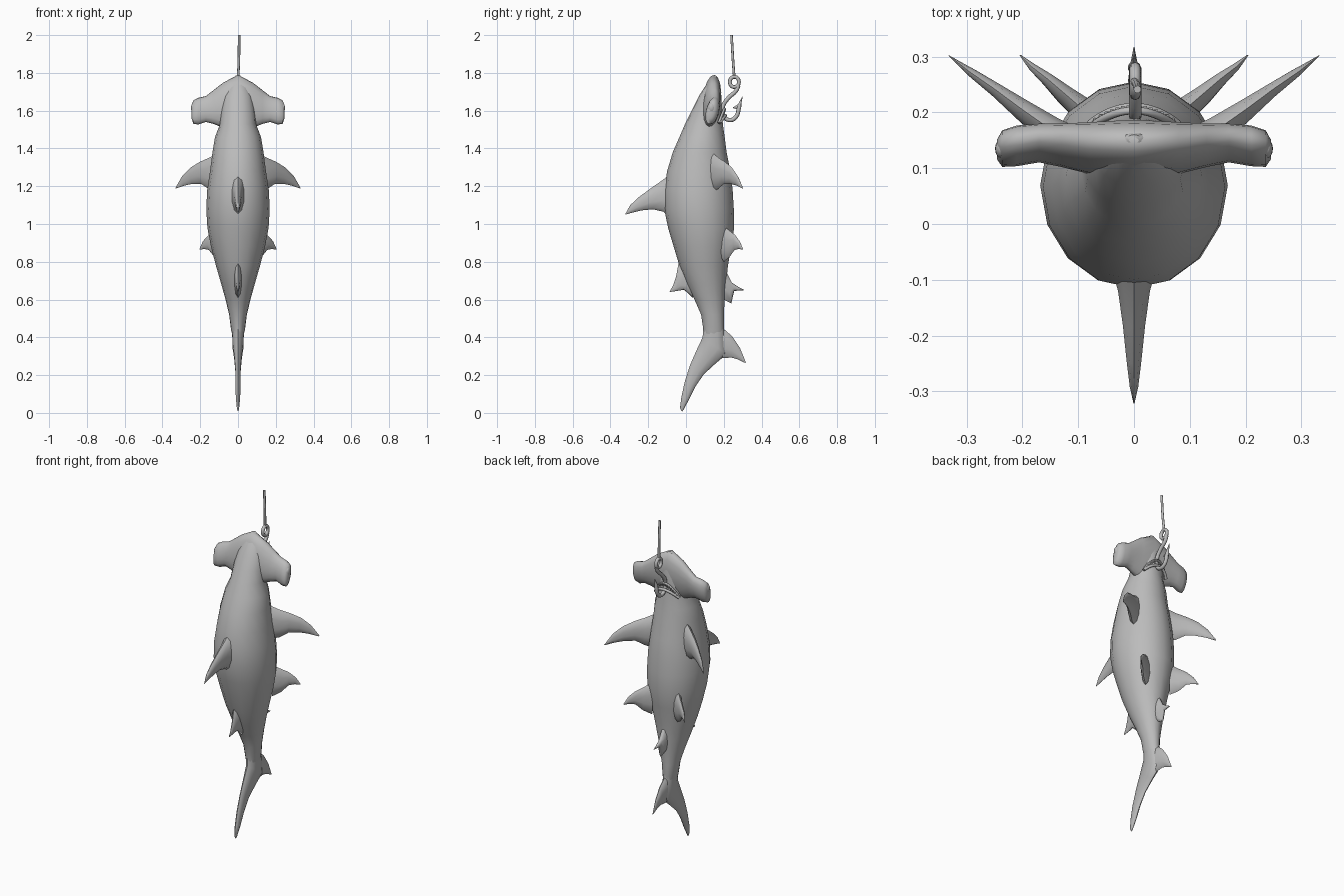
import bpy, bmesh, math
from mathutils import Vector as V

grey = bpy.data.materials.new("plain grey")
grey.diffuse_color = (0.5, 0.5, 0.5, 1)


def finish(ob, angle=60):
    ob.data.materials.append(grey)
    bpy.ops.object.select_all(action='DESELECT')
    ob.select_set(True)
    bpy.context.view_layer.objects.active = ob
    bpy.ops.object.shade_smooth_by_angle(angle=math.radians(angle))
    return ob


def loft(name, rings, sides=16):
    """Skin elliptical rings given as (centre, half axis, half axis)."""
    bm = bmesh.new()
    loops = []
    for c, u, v in rings:
        loops.append([bm.verts.new(c + u * math.cos(a) + v * math.sin(a))
                      for a in (2 * math.pi * i / sides for i in range(sides))])
    for a, b in zip(loops, loops[1:]):
        for i in range(sides):
            j = (i + 1) % sides
            bm.faces.new((a[i], a[j], b[j], b[i]))
    bm.faces.new(loops[0])
    bm.faces.new(loops[-1])
    bmesh.ops.recalc_face_normals(bm, faces=bm.faces)
    me = bpy.data.meshes.new(name)
    bm.to_mesh(me)
    bm.free()
    ob = bpy.data.objects.new(name, me)
    bpy.context.collection.objects.link(ob)
    return finish(ob)


def fin(name, stations, normal=(1, 0, 0)):
    """Stations run root to tip: leading point, trailing point, half thickness."""
    n = V(normal).normalized()
    return loft(name, [((V(a) + V(b)) / 2, (V(a) - V(b)) / 2, n * t)
                       for a, b, t in stations], 10)


def mid_fin(name, stations):
    return fin(name, [((0, *a), (0, *b), t) for a, b, t in stations])


def tube(name, pts, radius, cyclic=False):
    cu = bpy.data.curves.new(name, 'CURVE')
    cu.dimensions = '3D'
    cu.bevel_depth = radius
    cu.bevel_resolution = 2
    cu.use_fill_caps = True
    cu.resolution_u = 4
    sp = cu.splines.new('BEZIER')
    sp.bezier_points.add(len(pts) - 1)
    for p, co in zip(sp.bezier_points, pts):
        p.co = co
        p.handle_left_type = p.handle_right_type = 'AUTO'
    sp.use_cyclic_u = cyclic
    ob = bpy.data.objects.new(name, cu)
    bpy.context.collection.objects.link(ob)
    bpy.ops.object.select_all(action='DESELECT')
    ob.select_set(True)
    bpy.context.view_layer.objects.active = ob
    bpy.ops.object.convert(target='MESH')
    return finish(bpy.context.object)


# Body: height, half width, front y, back y
body = [(1.785, .012, .145, .16), (1.75, .04, .115, .175), (1.68, .075, .07, .187),
        (1.6, .09, .03, .19), (1.53, .095, -.005, .195), (1.46, .122, -.035, .205),
        (1.38, .135, -.07, .215), (1.28, .148, -.1, .235), (1.18, .163, -.115, .247),
        (1.08, .168, -.115, .253), (.98, .162, -.095, .255), (.88, .143, -.065, .24),
        (.78, .117, -.035, .222), (.68, .088, .005, .212), (.6, .066, .045, .205),
        (.52, .047, .08, .2), (.44, .037, .092, .2), (.38, .02, .1, .19)]
loft("body", [(V((0, (f + b) / 2, z)), V((w, 0, 0)), V((0, (b - f) / 2, 0)))
              for z, w, f, b in body])

# Wide head: x, top (y, z), bottom (y, z), half thickness
half = [(0, (.15, 1.79), (.12, 1.5), .05), (.08, (.152, 1.747), (.12, 1.51), .044),
        (.13, (.157, 1.708), (.125, 1.53), .036), (.17, (.16, 1.677), (.13, 1.54), .032),
        (.21, (.155, 1.668), (.125, 1.527), .034), (.236, (.15, 1.655), (.12, 1.53), .03),
        (.245, (.145, 1.63), (.122, 1.555), .015)]
head = []
for x, t, b, th in [(-r[0], *r[1:]) for r in half[:0:-1]] + half:
    a, c = V((x, *t)), V((x, *b))
    d = (a - c).normalized()
    head.append(((a + c) / 2, (a - c) / 2, V((0, d.z, -d.y)) * th))
loft("wide_head", head)

# Paired eyes and fins
for s, side in ((1, "right"), (-1, "left")):
    bpy.ops.mesh.primitive_uv_sphere_add(segments=12, ring_count=8, radius=1,
                                         location=(s * .237, .135, 1.615))
    eye = bpy.context.object
    eye.name = side + "_eye"
    eye.scale = (.012, .018, .024)
    finish(eye)
    fin(side + "_pectoral_fin", [
        ((s * .1, .14, 1.38), (s * .1, .14, 1.17), .03),
        ((s * .15, .17, 1.352), (s * .155, .17, 1.185), .026),
        ((s * .2, .205, 1.33), (s * .195, .2, 1.212), .02),
        ((s * .25, .242, 1.3), (s * .24, .235, 1.213), .013),
        ((s * .295, .273, 1.255), (s * .285, .268, 1.203), .008),
        ((s * .332, .302, 1.19), (s * .328, .298, 1.188), .001)], (-s * .56, .83, 0))
    fin(side + "_pelvic_fin", [
        ((s * .085, .2, .99), (s * .085, .2, .8), .024),
        ((s * .12, .23, .965), (s * .125, .23, .825), .018),
        ((s * .155, .26, .942), (s * .155, .258, .863), .012),
        ((s * .185, .283, .91), (s * .18, .28, .868), .007),
        ((s * .205, .303, .866), (s * .2, .3, .864), .001)], (-s * .65, .76, 0))

# Fins along the middle
mid_fin("main_dorsal_fin", [((-.07, 1.28), (-.07, 1.02), .045), ((-.12, 1.235), (-.12, 1.065), .03),
                            ((-.185, 1.19), (-.175, 1.078), .021), ((-.25, 1.142), (-.235, 1.072), .014),
                            ((-.295, 1.1), (-.285, 1.06), .008), ((-.322, 1.052), (-.32, 1.05), .001)])
mid_fin("small_dorsal_fin", [((.01, .79), (.06, .63), .026), ((-.04, .79), (.035, .61), .019),
                             ((-.053, .72), (-.01, .652), .012), ((-.068, .675), (-.045, .646), .007),
                             ((-.087, .642), (-.085, .64), .001)])
mid_fin("anal_fin", [((.18, .79), (.18, .61), .026), ((.215, .745), (.24, .58), .018),
                     ((.243, .69), (.255, .645), .012), ((.275, .668), (.277, .648), .007),
                     ((.306, .652), (.305, .649), .001)])
mid_fin("tail_long_lobe", [((.092, .46), (.2, .46), .034), ((.088, .4), (.215, .31), .03),
                           ((.055, .33), (.155, .26), .021), ((.02, .25), (.095, .205), .015),
                           ((-.008, .16), (.05, .14), .014), ((-.025, .08), (.018, .075), .012),
                           ((-.032, .025), (-.01, .022), .006), ((-.022, .008), (-.018, .008), .001)])
mid_fin("tail_short_lobe", [((.15, .45), (.13, .29), .025), ((.205, .44), (.2, .29), .019),
                            ((.245, .405), (.24, .293), .013), ((.285, .345), (.275, .283), .008),
                            ((.317, .268), (.314, .264), .001)])

# Mouth: curved lip with a row of small teeth
arc = []
for i in range(17):
    k = (i - 8) / 8
    arc.append(V((.078 * k, .203 - .03 * k * k, 1.61 - .075 * k * k)))
tube("upper_lip", arc[::2], .007)
tube("lower_lip", [p + V((0, .006, -.035 * (1 - ((i * 2 - 8) / 8) ** 2)))
                   for i, p in enumerate(arc[::2])], .008)
for i, p in enumerate(arc[1:-1]):
    bpy.ops.mesh.primitive_cone_add(vertices=5, radius1=.006, radius2=0, depth=.018,
                                    location=p + V((0, .005, -.008)), rotation=(math.pi, 0, 0))
    bpy.context.object.name = "tooth_%02d" % (i + 1)
    finish(bpy.context.object, 30)

# Fishing hook, its eye, barb and line
hx = .002
tube("hook", [(hx, y, z) for y, z in ((.278, 1.735), (.265, 1.705), (.225, 1.668), (.195, 1.62),
     (.2, 1.57), (.235, 1.55), (.268, 1.572), (.28, 1.615))], .011)
tube("hook_eye", [(hx, .256 + .024 * math.cos(a), 1.752 + .027 * math.sin(a))
                  for a in (i * math.pi / 4 for i in range(8))], .01, True)
mid_fin("hook_point", [((.292, 1.605), (.268, 1.605), .011), ((.293, 1.635), (.273, 1.63), .009),
                       ((.3, 1.675), (.298, 1.675), .001)])
mid_fin("hook_barb", [((.285, 1.64), (.28, 1.605), .007), ((.25, 1.618), (.248, 1.614), .001)])
tube("fishing_line", [(.0, .256, 1.772), (.004, .25, 1.85), (.006, .241, 2.0)], .007)
